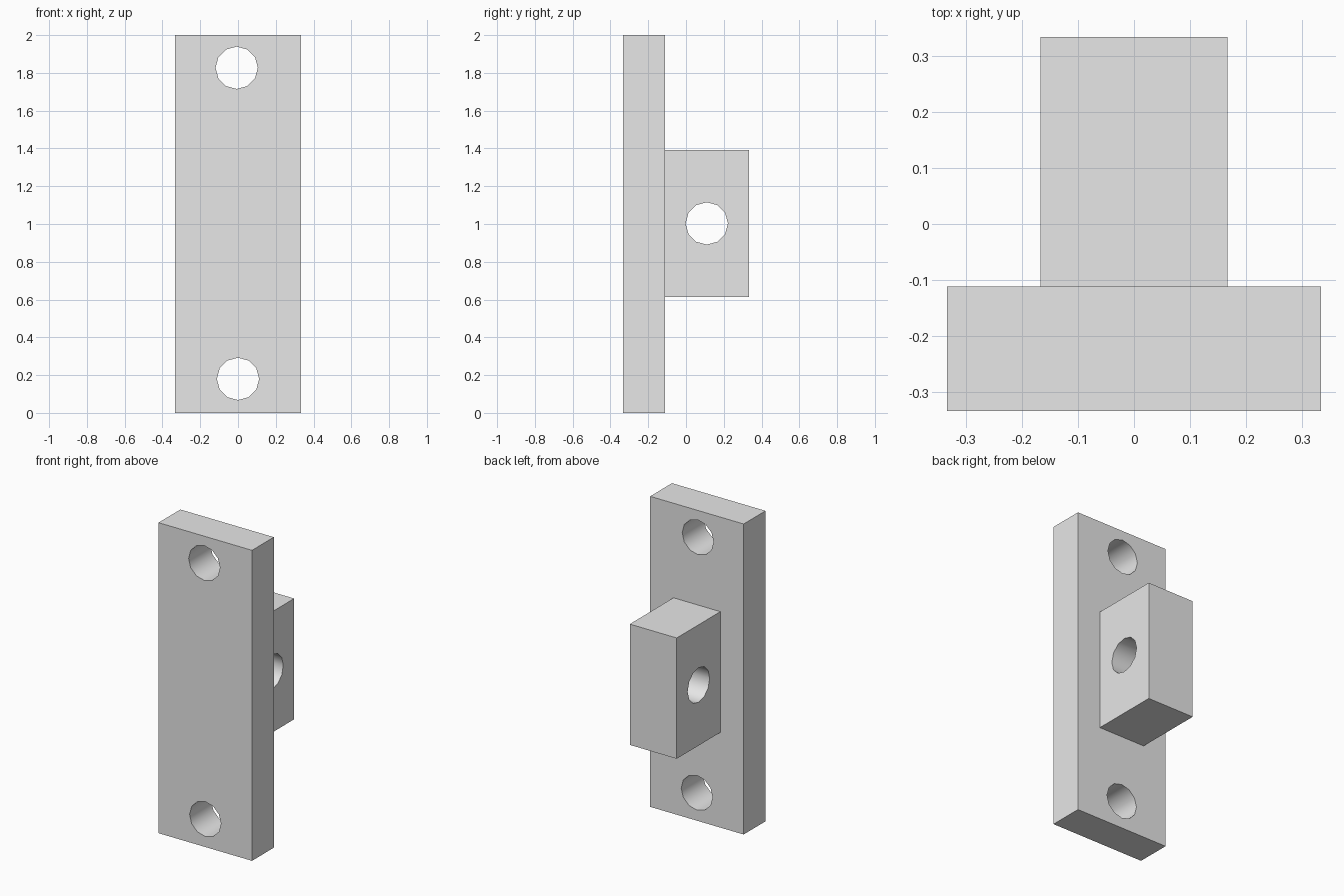
import bpy
import math

cube = bpy.data.objects.get("Cube")
if cube:
    bpy.data.objects.remove(cube, do_unlink=True)

grey = bpy.data.materials.new("light_grey")
grey.use_nodes = True
colour = (0.8, 0.8, 0.8, 1)
grey.diffuse_color = colour
grey.node_tree.nodes["Principled BSDF"].inputs["Base Color"].default_value = colour

HOLE_RADIUS = 0.112


def box(name, low, high):
    """Axis-aligned box between two corners."""
    centre = [(a + b) / 2 for a, b in zip(low, high)]
    bpy.ops.mesh.primitive_cube_add(size=1, location=centre)
    obj = bpy.context.object
    obj.name = name
    obj.scale = [b - a for a, b in zip(low, high)]
    bpy.ops.object.transform_apply(location=False, rotation=False, scale=True)
    obj.data.materials.append(grey)
    return obj


def drill(obj, centre, rotation):
    """Cut a twelve-sided through hole."""
    bpy.ops.mesh.primitive_cylinder_add(
        vertices=12, radius=HOLE_RADIUS, depth=1, location=centre, rotation=rotation)
    cutter = bpy.context.object
    cutter.hide_render = True
    cutter.data.materials.append(grey)
    bpy.ops.object.select_all(action='DESELECT')
    bpy.context.view_layer.objects.active = obj
    obj.select_set(True)
    cut = obj.modifiers.new("hole", 'BOOLEAN')
    cut.operation = 'DIFFERENCE'
    cut.solver = 'EXACT'
    cut.object = cutter
    bpy.ops.object.modifier_apply(modifier=cut.name)
    bpy.data.objects.remove(cutter, do_unlink=True)


# Mounting plate with a screw hole near each end
plate = box("mounting_plate", (-0.333, -0.333, 0), (0.333, -0.111, 2))
for x, z in ((-0.007, 1.827), (0, 0.18)):
    drill(plate, (x, -0.222, z), (math.pi / 2, 0, 0))

# Lug block on the back with a sideways pin hole
lug = box("lug_block", (-0.167, -0.111, 0.613), (0.167, 0.333, 1.391))
drill(lug, (0, 0.11, 1.003), (0, math.pi / 2, 0))

# Smooth hole walls, sharp block edges
for part in (plate, lug):
    bpy.ops.object.select_all(action='DESELECT')
    bpy.context.view_layer.objects.active = part
    part.select_set(True)
    bpy.ops.object.shade_smooth_by_angle(angle=math.radians(40))
